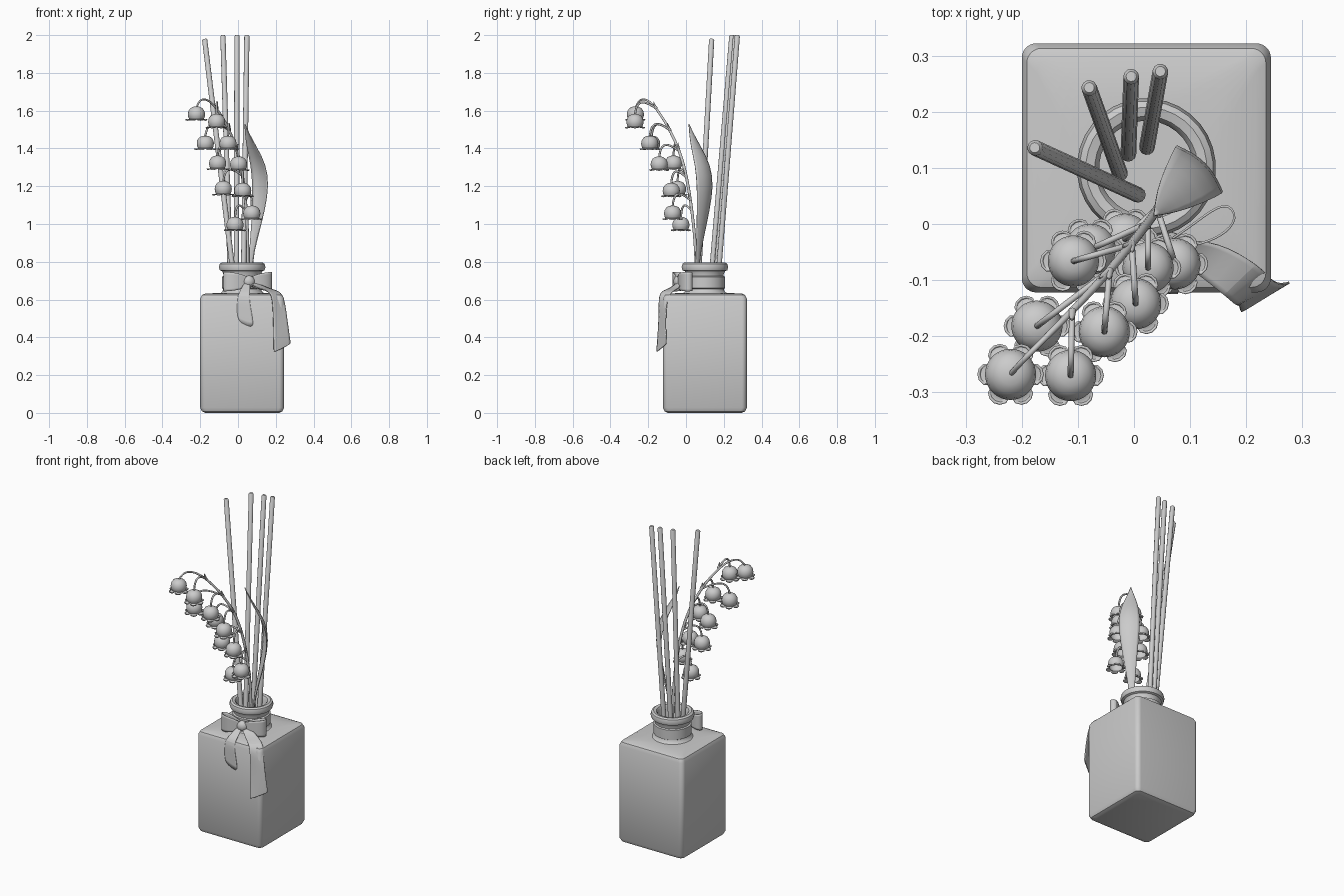
import bpy, bmesh, math
from mathutils import Vector as V

if "Cube" in bpy.data.objects:
    bpy.data.objects.remove(bpy.data.objects["Cube"])

def finish(name, verts, faces, thick=0, subsurf=0, angle=40):
    me = bpy.data.meshes.new(name)
    me.from_pydata([tuple(v) for v in verts], [], faces)
    bm = bmesh.new()
    bm.from_mesh(me)
    bmesh.ops.recalc_face_normals(bm, faces=bm.faces)
    bm.to_mesh(me)
    bm.free()
    ob = bpy.data.objects.new(name, me)
    bpy.context.collection.objects.link(ob)
    if subsurf:
        ob.modifiers.new("smooth", 'SUBSURF').levels = subsurf
        ob.modifiers["smooth"].render_levels = subsurf
    if thick:
        m = ob.modifiers.new("thickness", 'SOLIDIFY')
        m.thickness, m.offset = thick, 0
    smooth(ob, angle)
    return ob

def smooth(ob, angle=40):
    bpy.ops.object.select_all(action='DESELECT')
    bpy.context.view_layer.objects.active = ob
    ob.select_set(True)
    bpy.ops.object.shade_smooth_by_angle(angle=math.radians(angle))

def loft(name, rings, caps=(), **kw):
    """Skin between closed rings that share a point count."""
    n = len(rings[0])
    faces = [[i*n+j, i*n+(j+1) % n, (i+1)*n+(j+1) % n, (i+1)*n+j]
             for i in range(len(rings)-1) for j in range(n)]
    for c in caps:
        faces.append([c*n+j for j in range(n)])
    return finish(name, [p for r in rings for p in r], faces, **kw)

def strip(name, pairs, thick=0.004, subsurf=2):
    """Ribbon or leaf from rows of points across its width."""
    n = len(pairs[0])
    faces = [[i*n+j, i*n+j+1, (i+1)*n+j+1, (i+1)*n+j]
             for i in range(len(pairs)-1) for j in range(n-1)]
    return finish(name, [p for r in pairs for p in r], faces, thick, subsurf)

def tube(name, pts, r, radii=None, kind='NURBS', res=3):
    cu = bpy.data.curves.new(name, 'CURVE')
    cu.dimensions = '3D'
    cu.bevel_depth, cu.bevel_resolution, cu.use_fill_caps = r, res, True
    cu.resolution_u = 6
    s = cu.splines.new(kind)
    s.points.add(len(pts)-1)
    for i, p in enumerate(pts):
        s.points[i].co = (*p, 1)
        s.points[i].radius = radii[i] if radii else 1
    if kind == 'NURBS':
        s.order_u, s.use_endpoint_u = 3, True
    ob = bpy.data.objects.new(name, cu)
    bpy.context.collection.objects.link(ob)
    bpy.ops.object.select_all(action='DESELECT')
    bpy.context.view_layer.objects.active = ob
    ob.select_set(True)
    bpy.ops.object.convert(target='MESH')
    smooth(bpy.context.object, 50)

# Bottle: rounded-square body lofted into a round neck, lip and hollow inside
C = V((0.022, 0.10, 0))
def square(h, z, r=0.026):
    out = []
    for k in range(4):
        a0 = k*math.pi/2
        cx, cy = [(1, 1), (-1, 1), (-1, -1), (1, -1)][k]
        for j in range(8):
            a = a0 + j/7*math.pi/2
            out.append(C + V((cx*(h-r)+r*math.cos(a), cy*(h-r)+r*math.sin(a), z)))
    return out
def circle(r, z):
    return [C + V((r*math.cos(a), r*math.sin(a), z))
            for a in [(j+.5)/32*2*math.pi for j in range(32)]]
body = [(.195, 0), (.213, .008), (.222, .028), (.222, .604), (.213, .624), (.195, .632)]
neck = [(.115, .635), (.104, .645), (.1, .66), (.1, .735), (.107, .75), (.119, .755),
        (.124, .772), (.119, .789), (.108, .796), (.092, .792), (.084, .78), (.084, .62)]
inner = [(.2, .61), (.206, .59), (.206, .025)]
rings = [square(*p) for p in body] + [circle(*p) for p in neck] + [square(*p) for p in inner]
loft("bottle", rings, caps=(0, len(rings)-1))

# Ribbon band around the neck
loft("neck_ribbon", [circle(r, z) for r, z in
                     [(.099, .655), (.108, .66), (.108, .72), (.099, .725)]])

# Reeds with softened tips
for i, (b, t) in enumerate([((.007, .052, .47), (-.177, .136, 1.98)),
                            ((-.025, .09, .2), (-.08, .243, 2.0)),
                            ((-.01, .125, .3), (-.005, .263, 2.0)),
                            ((.023, .137, .3), (.047, .272, 2.0))]):
    b, t = V(b), V(t)
    d = (t-b).normalized()
    tube(f"reed_{i+1}", [b, t-d*.006, t], .014, [1, 1, .65], 'POLY', 4)

# Bow: knot, two mirrored loops, two tails
K = V((.058, -.04, .695))
T, N, Z = V((.967, .255, 0)), V((.255, -.967, 0)), V((0, 0, 1))
path = [(0, .004, .022), (.05, .012, .042), (.1, .008, .05), (.138, -.015, .052),
        (.125, -.055, .05), (.06, -.027, .04), (0, -.006, .022)]
for side, s in (("left", -1), ("right", 1)):
    strip(f"bow_loop_{side}", [[K+T*a*s+N*b+Z*h*f for f in (-1, 0, 1)] for a, b, h in path])
bpy.ops.mesh.primitive_uv_sphere_add(segments=20, ring_count=12, radius=1, location=K)
knot = bpy.context.object
knot.name = "bow_knot"
knot.scale = (.032, .026, .032)
knot.rotation_euler.z = math.atan2(T.y, T.x)
smooth(knot, 60)

def tail(name, rows):
    strip(name, [[V(a), (V(a)+V(b))/2, V(b)] for a, b in rows])
tail("bow_tail_right", [((.06, -.05, .685), (.08, -.03, .70)),
                        ((.115, -.09, .655), (.15, -.03, .66)),
                        ((.165, -.13, .645), (.225, -.075, .645)),
                        ((.182, -.145, .61), (.246, -.102, .6)),
                        ((.187, -.142, .5), (.26, -.108, .5)),
                        ((.19, -.155, .33), (.277, -.105, .375)),
                        ((.19, -.157, .32), (.279, -.102, .365))])
tail("bow_tail_left", [((.035, -.05, .69), (.065, -.055, .685)),
                       ((.015, -.09, .655), (.065, -.09, .652)),
                       ((0, -.121, .625), (.06, -.121, .62)),
                       ((-.006, -.123, .57), (.065, -.123, .56)),
                       ((-.004, -.123, .485), (.09, -.123, .445))])

# Leaf: cupped blade facing back right
W, F = V((.707, -.707, 0)), V((.707, .707, 0))
blade = [(.05, .045, .4, .008), (.065, .06, .8, .012), (.088, .078, .92, .025),
         (.118, .1, 1.08, .047), (.13, .112, 1.2, .06), (.12, .1, 1.31, .057),
         (.077, .058, 1.41, .036), (.05, .03, 1.48, .014), (.036, .015, 1.53, .001)]
strip("leaf", [[V((x, y, z)) + W*w*f - F*w*.25*f*f for f in (-1, -.5, 0, .5, 1)]
               for x, y, z, w in blade], .004, 1)

# Flower stem
stem = [V(p) for p in [(.05, .06, .4), (.055, .058, .8), (.045, .03, 1.1), (.012, -.015, 1.34),
                       (-.045, -.085, 1.5), (-.11, -.155, 1.61), (-.16, -.205, 1.66),
                       (-.205, -.25, 1.66), (-.22, -.268, 1.615)]]
tube("flower_stem", stem, .008, [1, 1, 1, 1, .9, .8, .65, .6, .6])
def on_stem(z):
    for a, b in zip(stem, stem[1:7]):
        if a.z <= z <= b.z:
            return a.lerp(b, (z-a.z)/(b.z-a.z))
    return stem[5]

# Bell flowers with six curled lobes, each on an arched stalk
def bell(name, c):
    prof = [(.004, .036), (.018, .034), (.032, .026), (.041, .012), (.044, -.004),
            (.042, -.018), (.037, -.029)]
    ang = [j/36*2*math.pi for j in range(36)]
    rings = [[c+V((r*math.cos(a), r*math.sin(a), z)) for a in ang] for r, z in prof]
    for reach, z in ((.5, -.037), (.85, -.037), (1, -.031)):
        rings.append([])
        for a in ang:
            lobe = abs(math.cos(3*a))**.6
            r = .037 + .021*reach*lobe
            rings[-1].append(c+V((r*math.cos(a), r*math.sin(a), -.031+(z+.031)*lobe)))
    loft(name, rings, caps=(0,), thick=.003, angle=60)

flowers = [(-.22, -.268, 1.585), (-.113, -.27, 1.545), (-.173, -.182, 1.43),
           (-.053, -.192, 1.43), (-.108, -.066, 1.325), (.003, -.142, 1.32),
           (-.078, -.045, 1.19), (.025, -.078, 1.18), (.073, -.071, 1.06),
           (-.016, -.027, 1.0)]
for i, f in enumerate(flowers):
    c = V(f)
    bell(f"flower_{i+1}", c)
    if i:
        s = on_stem(c.z + .065)
        m = s.lerp(c, .5)
        m.z = c.z + .105
        e = s.lerp(c, .95)
        e.z = c.z + .09
        tube(f"flower_stalk_{i+1}", [s, m, e, c+Z*.032], .0055, None, 'NURBS', 2)
        # small pointed bract at the joint
        d = (s-c).normalized()
        tube(f"bract_{i+1}", [s, s+V((c.x-s.x, c.y-s.y, 0))*.1+Z*.02,
                              s+V((c.x-s.x, c.y-s.y, 0))*.15+Z*.04], .007, [1, .7, .1], 'POLY', 2)
